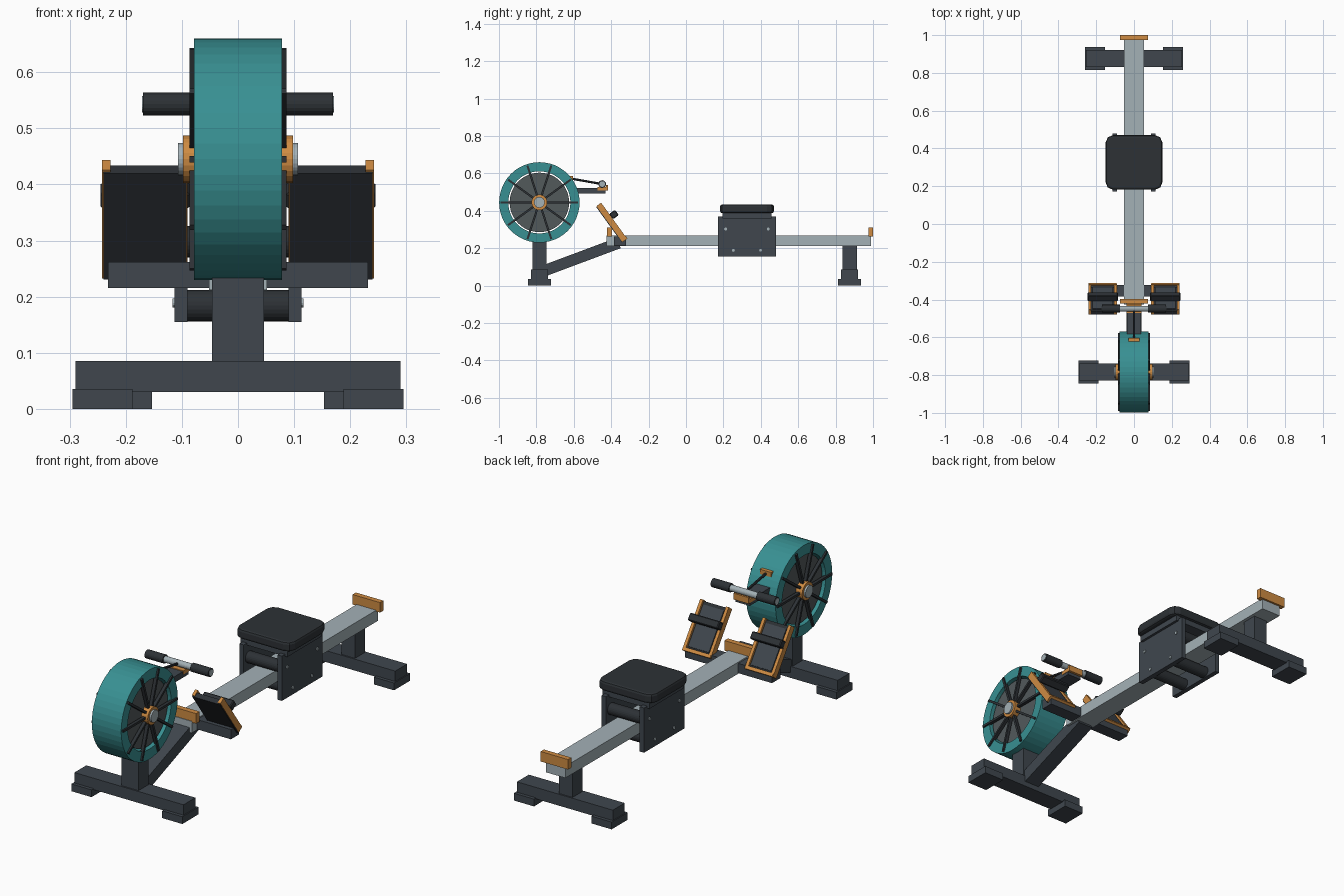
import bpy, bmesh, math
from mathutils import Matrix, Vector

if "Cube" in bpy.data.objects:
    bpy.data.objects.remove(bpy.data.objects["Cube"])


def mat(name, rgb):
    m = bpy.data.materials.new(name)
    m.diffuse_color = (*rgb, 1)
    m.use_nodes = True
    m.node_tree.nodes["Principled BSDF"].inputs["Base Color"].default_value = m.diffuse_color
    return m


TEAL = mat("teal", (0.04, 0.28, 0.29))
ORANGE = mat("orange", (0.62, 0.26, 0.055))
DARK = mat("dark_frame", (0.05, 0.062, 0.076))
BLACK = mat("black_rubber", (0.026, 0.031, 0.036))
GREY = mat("mid_grey", (0.085, 0.1, 0.105))
SILVER = mat("silver", (0.37, 0.44, 0.47))


def finish(name, bm, material, matrix=None):
    if matrix is not None:
        bm.transform(matrix)
    bmesh.ops.recalc_face_normals(bm, faces=bm.faces)
    me = bpy.data.meshes.new(name)
    bm.to_mesh(me)
    bm.free()
    me.materials.append(material)
    ob = bpy.data.objects.new(name, me)
    bpy.context.collection.objects.link(ob)
    return ob


def box(name, x, y, z, material, matrix=None, bevel=0.0):
    """Box from (min, max) ranges."""
    bm = bmesh.new()
    bmesh.ops.create_cube(bm, size=1)
    for v in bm.verts:
        v.co = [r[0] if c < 0 else r[1] for c, r in zip(v.co, (x, y, z))]
    if bevel:
        bmesh.ops.bevel(bm, geom=bm.edges[:], offset=bevel, segments=1, affect='EDGES')
    return finish(name, bm, material, matrix)


def rod(name, a, b, r, material, n=20):
    """Cylinder between two points."""
    a, b = Vector(a), Vector(b)
    d = b - a
    bm = bmesh.new()
    bmesh.ops.create_cone(bm, cap_ends=True, segments=n, radius1=r, radius2=r, depth=d.length)
    rot = d.to_track_quat('Z', 'Y').to_matrix().to_4x4()
    return finish(name, bm, material, Matrix.Translation((a + b) / 2) @ rot)


def lathe_x(name, profile, y, z, material, n=48):
    """Closed (x, radius) profile revolved about an x-parallel axis."""
    bm = bmesh.new()
    rings = []
    for i in range(n):
        t = 2 * math.pi * i / n
        rings.append([bm.verts.new((px, y + r * math.cos(t), z + r * math.sin(t))) for px, r in profile])
    k = len(profile)
    for i in range(n):
        p, q = rings[i], rings[(i + 1) % n]
        for j in range(k):
            bm.faces.new((p[j], p[(j + 1) % k], q[(j + 1) % k], q[j]))
    return finish(name, bm, material)


def span(s, a, b):
    """Mirror an x range to side s."""
    return tuple(sorted((s * a, s * b)))


SIDES = ((-1, "left"), (1, "right"))

# Front and rear floor stands
for tag, yc, hx, ptop, px in (("front", -0.783, 0.29, 0.25, 0.046), ("rear", 0.875, 0.255, 0.212, 0.036)):
    box(tag + "_foot_bar", (-hx, hx), (yc - 0.045, yc + 0.045), (0.03, 0.085), DARK)
    box(tag + "_post", (-px, px), (yc - 0.038, yc + 0.038), (0.08, ptop), DARK)
    for s, side in SIDES:
        box(f"{tag}_{side}_foot_pad", span(s, hx - 0.102, hx + 0.005),
            (yc - 0.061, yc + 0.061), (0, 0.035), DARK)

# Rail with end stops
box("rail", (-0.052, 0.052), (-0.425, 0.99), (0.212, 0.268), SILVER)
box("rear_stop", (-0.073, 0.073), (0.975, 1.0), (0.262, 0.31), ORANGE)
box("front_stop", (-0.073, 0.073), (-0.422, -0.396), (0.262, 0.31), ORANGE)

# Diagonal strut from front post to rail
a, b = Vector((0, -0.77, 0.075)), Vector((0, -0.36, 0.228))
ang = math.atan2(b.z - a.z, b.y - a.y)
box("diagonal_strut", (-0.04, 0.04), (0, (b - a).length), (-0.03, 0.03), DARK,
    Matrix.Translation(a) @ Matrix.Rotation(ang, 4, 'X'))

# Flywheel: hollow drum, recessed discs, spokes and hub
WY, WZ = -0.784, 0.445
lathe_x("flywheel_drum", [(-0.078, 0.166), (-0.078, 0.215), (0.078, 0.215), (0.078, 0.166)], WY, WZ, TEAL)
rod("flywheel_disc", (-0.064, WY, WZ), (0.064, WY, WZ), 0.159, GREY, 48)
rod("hub_axle", (-0.107, WY, WZ), (0.107, WY, WZ), 0.029, SILVER, 24)
for s, side in SIDES:
    rod(f"{side}_hub", (s * 0.06, WY, WZ), (s * 0.098, WY, WZ), 0.042, ORANGE, 24)
    for i in range(10):
        m = Matrix.Translation((0, WY, WZ)) @ Matrix.Rotation(i * math.pi / 5, 4, 'X')
        box(f"{side}_spoke_{i}", span(s, 0.07, 0.086), (0.035, 0.207), (-0.0055, 0.0055), BLACK, m)

# Handle arm, cradle, chain and handle
box("handle_arm", (-0.038, 0.038), (-0.62, -0.43), (0.493, 0.522), DARK)
box("handle_cradle", (-0.04, 0.04), (-0.472, -0.42), (0.508, 0.526), ORANGE)
box("cradle_lip", (-0.04, 0.04), (-0.428, -0.418), (0.508, 0.538), ORANGE)
box("chain_guide", (-0.03, 0.03), (-0.63, -0.604), (0.562, 0.585), ORANGE)
HY, HZ = -0.448, 0.543
rod("chain", (0, -0.62, 0.573), (0, HY, HZ), 0.006, BLACK, 8)
rod("handle_bar", (-0.171, HY, HZ), (0.171, HY, HZ), 0.015, SILVER, 20)
for s, side in SIDES:
    rod(f"{side}_grip", (s * 0.073, HY, HZ), (s * 0.169, HY, HZ), 0.0205, BLACK, 20)

# Footrests: local y runs along the normal, local z up the board
box("footrest_crossbar", (-0.232, 0.232), (-0.385, -0.322), (0.215, 0.262), DARK)
M = Matrix.Translation((0, -0.398, 0.337)) @ Matrix.Rotation(math.radians(35.8), 4, 'X')
for s, side in SIDES:
    box(f"{side}_foot_board", span(s, 0.092, 0.24), (-0.018, 0.006), (-0.118, 0.115), BLACK, M)
    box(f"{side}_foot_pad", span(s, 0.112, 0.22), (0.0, 0.011), (-0.095, 0.1), DARK, M)
    for n, x0, x1 in (("inner", 0.09, 0.105), ("outer", 0.227, 0.242)):
        box(f"{side}_{n}_foot_rail", span(s, x0, x1), (-0.014, 0.017), (-0.119, 0.119), ORANGE, M)
    box(f"{side}_heel_stop", span(s, 0.092, 0.24), (-0.01, 0.02), (-0.119, -0.103), ORANGE, M)
    box(f"{side}_foot_strap", span(s, 0.086, 0.245), (0.017, 0.055), (0.01, 0.045), BLACK, M, 0.004)

# Seat carriage: side plates, rollers above and below the rail, bolts
SY = 0.326
for s, side in SIDES:
    box(f"{side}_carriage_plate", span(s, 0.09, 0.113), (SY - 0.154, SY + 0.154), (0.155, 0.37), DARK)
for tag, dy, z in (("upper", 0.114, 0.298), ("lower", 0.073, 0.184)):
    for e, end in ((-1, "front"), (1, "rear")):
        y = SY + e * dy
        rod(f"{end}_{tag}_roller", (-0.092, y, z), (0.092, y, z), 0.028, BLACK, 24)
        for s, side in SIDES:
            rod(f"{end}_{tag}_{side}_bolt", (s * 0.11, y, z + 0.005), (s * 0.117, y, z + 0.005), 0.008, SILVER, 12)
box("seat_pan", (-0.125, 0.125), (SY - 0.13, SY + 0.13), (0.36, 0.392), DARK)

# Seat cushion: clipped corners, softened top and bottom rims
bm = bmesh.new()
bmesh.ops.create_cube(bm, size=1)
bmesh.ops.scale(bm, vec=(0.3, 0.288, 0.047), verts=bm.verts)
upright = [e for e in bm.edges if abs(e.verts[0].co.z - e.verts[1].co.z) > 0.01]
bmesh.ops.bevel(bm, geom=upright, offset=0.038, segments=2, profile=0.5, affect='EDGES')
rims = [e for e in bm.edges if abs(e.verts[0].co.z - e.verts[1].co.z) < 0.001]
bmesh.ops.bevel(bm, geom=rims, offset=0.011, segments=2, profile=0.5, affect='EDGES')
finish("seat_cushion", bm, BLACK, Matrix.Translation((0, SY, 0.4105)))
